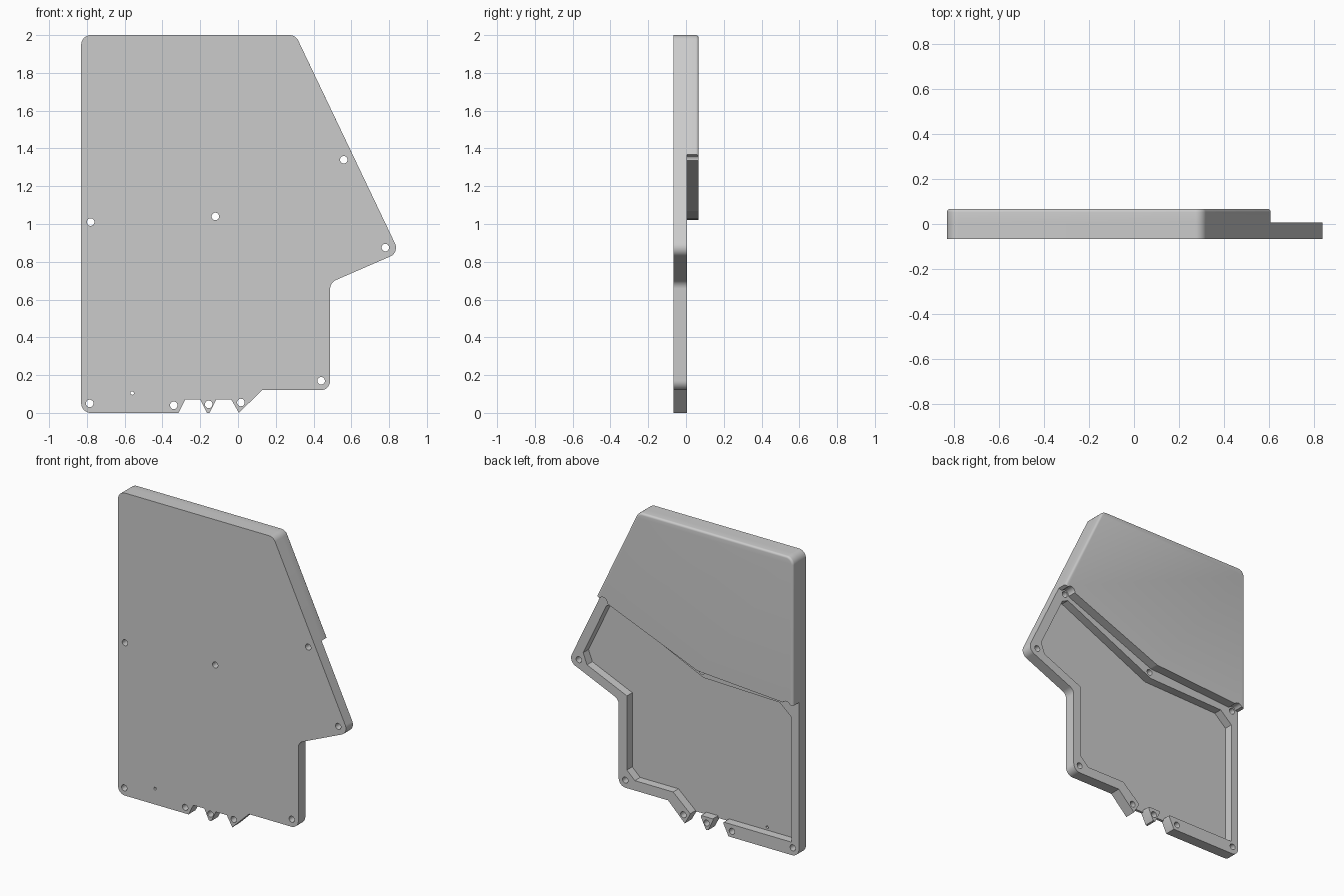
import bpy, bmesh, math
from mathutils import Vector

old = bpy.data.objects.get("Cube")
if old:
    bpy.data.objects.remove(old, do_unlink=True)

FRONT, FLOOR, RIM, BACK = -0.067, -0.05, 0.006, 0.067

grey = bpy.data.materials.new("plain grey")
grey.use_nodes = True
grey.diffuse_color = (0.6, 0.6, 0.6, 1)
grey.node_tree.nodes["Principled BSDF"].inputs["Base Color"].default_value = (0.6, 0.6, 0.6, 1)


def rounded(points, steps=8):
    """Turn (x, z, radius) corners into an outline with true arc fillets."""
    out = []
    for i, p in enumerate(points):
        corner = Vector(p[:2])
        radius = p[2] if len(p) > 2 else 0
        if not radius:
            out.append(corner)
            continue
        a = (Vector(points[i - 1][:2]) - corner).normalized()
        b = (Vector(points[(i + 1) % len(points)][:2]) - corner).normalized()
        half = a.angle(b) / 2
        centre = corner + (a + b).normalized() * radius / math.sin(half)
        start = corner + a * radius / math.tan(half) - centre
        end = corner + b * radius / math.tan(half) - centre
        for s in range(steps + 1):
            spoke = start.lerp(end, s / steps).normalized()
            out.append(centre + spoke * radius)
    return out


def prism(name, outline, y0, y1, soften=0):
    """Extrude an x-z outline along y, optionally rounding its back outer edge."""
    bm = bmesh.new()
    face = bm.faces.new([bm.verts.new((p.x, y0, p.y)) for p in outline])
    ext = bmesh.ops.extrude_face_region(bm, geom=[face])
    for v in ext["geom"]:
        if isinstance(v, bmesh.types.BMVert):
            v.co.y = y1
    bmesh.ops.recalc_face_normals(bm, faces=bm.faces[:])
    if soften:
        edges = [e for e in bm.edges
                 if all(abs(v.co.y - y1) < 1e-5 for v in e.verts)
                 and all(f.normal.z > -0.5 for f in e.link_faces)]
        bmesh.ops.bevel(bm, geom=edges, offset=soften, segments=4,
                        profile=0.5, affect='EDGES', clamp_overlap=True)
    mesh = bpy.data.meshes.new(name)
    bm.to_mesh(mesh)
    bm.free()
    mesh.materials.append(grey)
    obj = bpy.data.objects.new(name, mesh)
    bpy.context.collection.objects.link(obj)
    return obj


def circle(x, z, r, n=24):
    return [Vector((x + r * math.cos(2 * math.pi * i / n),
                    z + r * math.sin(2 * math.pi * i / n))) for i in range(n)]


def activate(obj):
    bpy.ops.object.select_all(action='DESELECT')
    obj.select_set(True)
    bpy.context.view_layer.objects.active = obj


def cut(obj, cutter):
    cutter.hide_render = True
    mod = obj.modifiers.new("cut", 'BOOLEAN')
    mod.operation, mod.solver, mod.object = 'DIFFERENCE', 'EXACT', cutter
    activate(obj)
    bpy.ops.object.modifier_apply(modifier=mod.name)
    bpy.data.objects.remove(cutter, do_unlink=True)


# Base plate with toothed lower edge
base_plate = prism("base_plate", rounded([
    (-0.83, 2, 0.05), (0.305, 2, 0.05), (0.854, 0.849, 0.05),
    (0.488, 0.69, 0.05), (0.488, 0.12, 0.05), (0.127, 0.12),
    (0.005, 0), (-0.035, 0.07), (-0.115, 0.07), (-0.15, 0), (-0.165, 0),
    (-0.2, 0.07), (-0.28, 0.07), (-0.315, 0), (-0.83, 0, 0.05)]), FRONT, RIM)

# Recess in the back, open at the gaps between the teeth
cut(base_plate, prism("recess_cutter", rounded([
    (-0.69, 0.985), (-0.13, 1.0), (0.535, 1.305), (0.578, 1.285),
    (0.748, 0.93), (0.72, 0.857), (0.428, 0.73), (0.428, 0.24),
    (0.37, 0.185), (0.09, 0.185), (-0.035, 0.075), (-0.035, -0.02),
    (-0.115, -0.02), (-0.115, 0.085), (-0.2, 0.085), (-0.2, -0.02),
    (-0.28, -0.02), (-0.28, 0.085), (-0.775, 0.085), (-0.775, 0.91)]),
    FLOOR, 0.1))

# Screw holes around the rim and one pinhole in the floor
seam_holes = [(-0.78, 1.01), (-0.12, 1.04), (0.56, 1.34)]
rim_holes = [(0.78, 0.875), (0.44, 0.17), (0.015, 0.055),
             (-0.155, 0.045), (-0.34, 0.04), (-0.785, 0.05)]
for x, z in seam_holes + rim_holes:
    cut(base_plate, prism("hole_cutter", circle(x, z, 0.02), -0.1, 0.1))
cut(base_plate, prism("pinhole_cutter", circle(-0.56, 0.105, 0.009), -0.1, 0.1))

# Raised upper block with softened back edge
raised_block = prism("raised_block", rounded([
    (-0.83, 2, 0.05), (0.305, 2, 0.05), (0.607, 1.367),
    (-0.13, 1.068, 0.04), (-0.83, 1.022)]), RIM, BACK, soften=0.014)

# Screw head clearances along the block's lower edge
for x, z in seam_holes:
    cut(raised_block, prism("clearance_cutter", circle(x, z, 0.03), -0.1, 0.1))

for obj in (base_plate, raised_block):
    activate(obj)
    bpy.ops.object.shade_smooth_by_angle(angle=math.radians(30))
